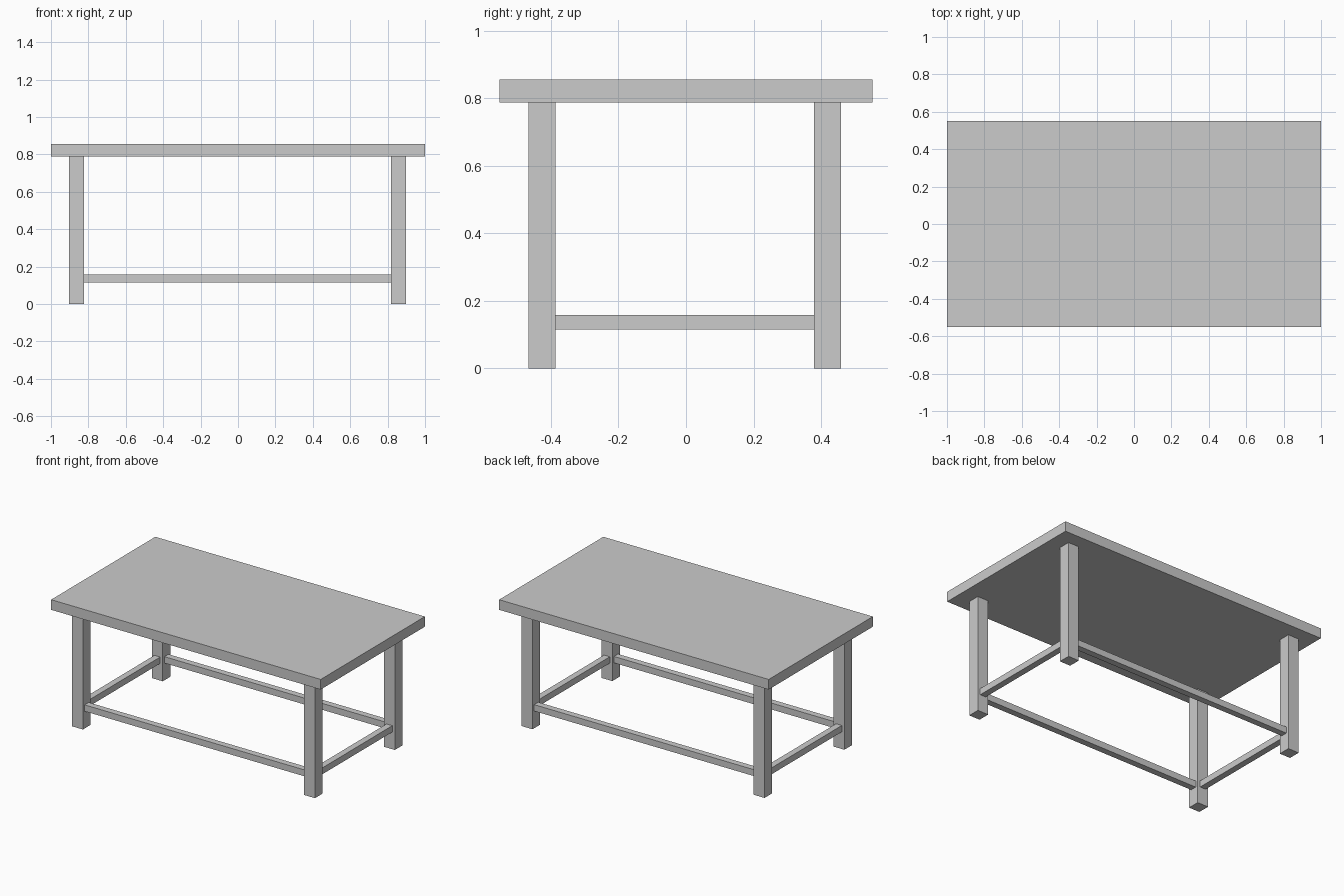
import bpy

if "Cube" in bpy.data.objects:
    bpy.data.objects.remove(bpy.data.objects["Cube"])


def box(name, x0, x1, y0, y1, z0, z1):
    bpy.ops.mesh.primitive_cube_add(
        size=1, location=((x0 + x1) / 2, (y0 + y1) / 2, (z0 + z1) / 2))
    ob = bpy.context.object
    ob.name = name
    ob.scale = (x1 - x0, y1 - y0, z1 - z0)
    bpy.ops.object.transform_apply(location=False, rotation=False, scale=True)
    return ob


# The leg frame sits very slightly off the centre of the top
CX, CY = -0.003, -0.004
LX, LY = 0.861, 0.423      # leg centre distances
H = 0.04                   # half leg width
R = 0.0215                 # half stretcher width
Z0, Z1 = 0.115, 0.158      # stretcher heights

# Table top
box("table_top", -1, 1, -0.552, 0.552, 0.788, 0.856)

# Four square legs
for sx, side in ((-1, "left"), (1, "right")):
    for sy, end in ((-1, "front"), (1, "back")):
        x, y = CX + sx * LX, CY + sy * LY
        box(f"{end}_{side}_leg", x - H, x + H, y - H, y + H, 0, 0.788)

# Long stretchers between the legs, front and back
for sy, end in ((-1, "front"), (1, "back")):
    y = CY + sy * LY
    box(f"{end}_stretcher", CX - LX + H, CX + LX - H, y - R, y + R, Z0, Z1)

# Short stretchers, left and right
for sx, side in ((-1, "left"), (1, "right")):
    x = CX + sx * LX
    box(f"{side}_stretcher", x - R, x + R, CY - LY + H, CY + LY - H, Z0, Z1)
